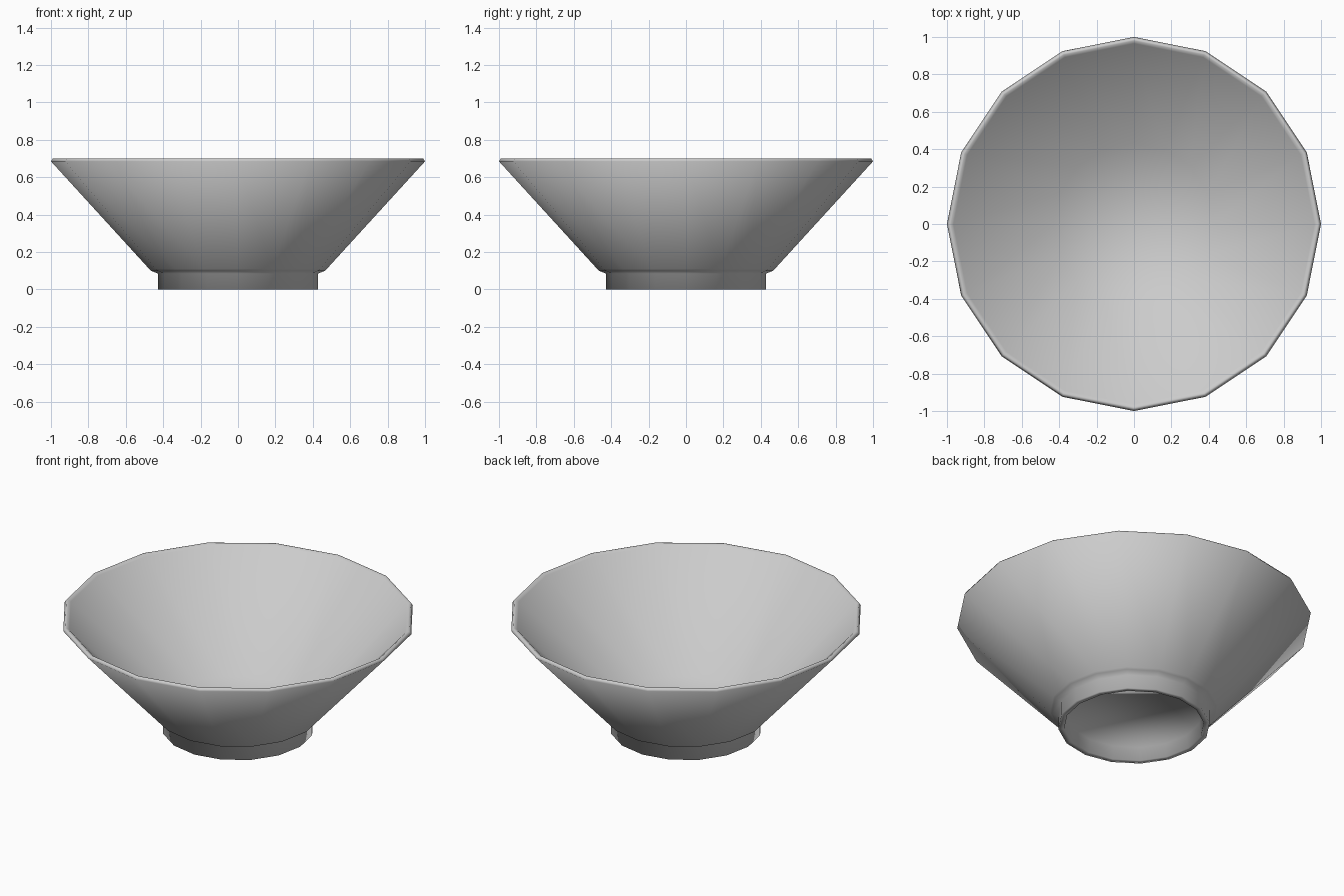
import bpy, bmesh
from math import cos, sin, tau

if "Cube" in bpy.data.objects:
    bpy.data.objects.remove(bpy.data.objects["Cube"])

SIDES = 16

# Closed shell profile (radius, height): inner floor, inner wall, rim,
# outer wall, foot ring, recess under the foot
profile = [
    (0.43, 0.125), (0.965, 0.69), (0.98, 0.70), (0.99, 0.70), (1.0, 0.685),
    (0.475, 0.11), (0.465, 0.10), (0.428, 0.085), (0.428, 0.0),
    (0.395, 0.0), (0.385, 0.08),
]

bm = bmesh.new()
rings = [[bm.verts.new((r * cos(tau * i / SIDES), r * sin(tau * i / SIDES), z))
          for i in range(SIDES)] for r, z in profile]

# Walls between neighbouring rings
for a, b in zip(rings, rings[1:]):
    for i in range(SIDES):
        j = (i + 1) % SIDES
        bm.faces.new((a[i], a[j], b[j], b[i]))

# Bowl floor and underside of the foot
bm.faces.new(rings[0])
bm.faces.new(rings[-1])
bmesh.ops.recalc_face_normals(bm, faces=bm.faces)
for f in bm.faces:
    f.smooth = True

mesh = bpy.data.meshes.new("bowl")
bm.to_mesh(mesh)
bm.free()
bowl = bpy.data.objects.new("bowl", mesh)
bpy.context.collection.objects.link(bowl)
